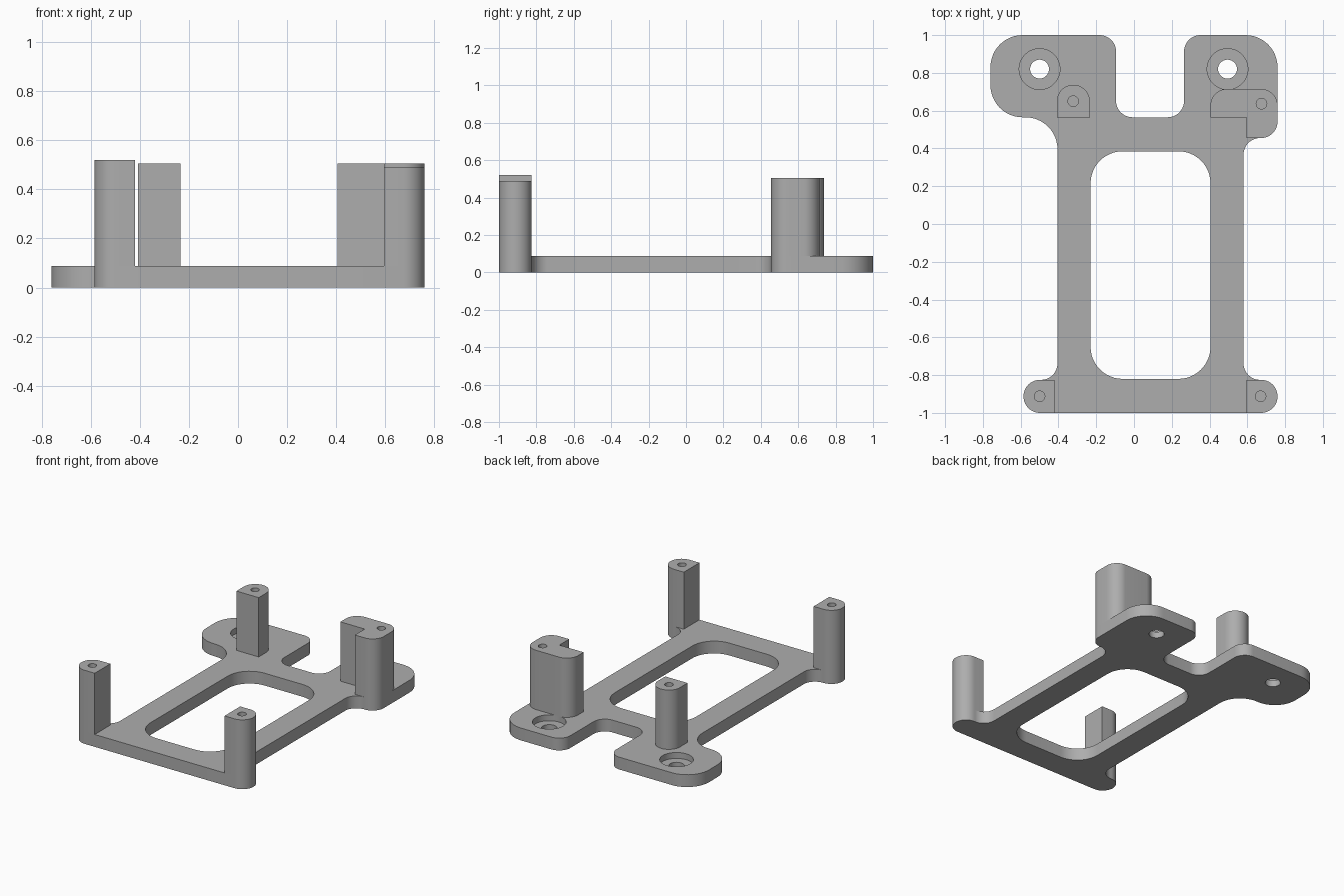
import bpy, bmesh, math
from mathutils import Vector

cube = bpy.data.objects.get("Cube")
if cube:
    bpy.data.objects.remove(cube, do_unlink=True)

THICK = 0.087   # base plate thickness
R = 0.087       # small corner radius
BIG = 0.17      # large corner radius

grey = bpy.data.materials.new("plain grey")
grey.use_nodes = True
grey.diffuse_color = (0.42, 0.42, 0.42, 1)
grey.node_tree.nodes["Principled BSDF"].inputs["Base Color"].default_value = (0.42, 0.42, 0.42, 1)


def rounded(corners, steps=12):
    """Turn (x, y, radius) corners into an outline with filleted corners."""
    outline = []
    n = len(corners)
    for i, (x, y, r) in enumerate(corners):
        p = Vector((x, y))
        if r == 0:
            outline.append(p)
            continue
        a = (Vector(corners[i - 1][:2]) - p).normalized()
        b = (Vector(corners[(i + 1) % n][:2]) - p).normalized()
        centre = p + (a + b) * r
        for k in range(steps + 1):
            t = k / steps * math.pi / 2
            outline.append(centre - b * r * math.cos(t) - a * r * math.sin(t))
    return outline


def circle(x, y, r, n=32):
    return [Vector((x + r * math.cos(k * math.tau / n), y + r * math.sin(k * math.tau / n)))
            for k in range(n)]


def prism(name, outline, z0, z1):
    bm = bmesh.new()
    face = bm.faces.new([bm.verts.new((p.x, p.y, z0)) for p in outline])
    top = bmesh.ops.extrude_face_region(bm, geom=[face])["geom"]
    bmesh.ops.translate(bm, vec=(0, 0, z1 - z0),
                        verts=[v for v in top if isinstance(v, bmesh.types.BMVert)])
    bmesh.ops.remove_doubles(bm, verts=bm.verts, dist=0.0005)
    bmesh.ops.recalc_face_normals(bm, faces=bm.faces)
    mesh = bpy.data.meshes.new(name)
    bm.to_mesh(mesh)
    bm.free()
    mesh.materials.append(grey)
    obj = bpy.data.objects.new(name, mesh)
    bpy.context.collection.objects.link(obj)
    return obj


def cut(obj, outline, z0, z1):
    cutter = prism("cutter", outline, z0, z1)
    cutter.hide_render = True
    mod = obj.modifiers.new("cut", "BOOLEAN")
    mod.operation, mod.solver, mod.object = "DIFFERENCE", "EXACT", cutter
    select(obj)
    bpy.ops.object.modifier_apply(modifier=mod.name)
    bpy.data.objects.remove(cutter, do_unlink=True)


def select(obj):
    bpy.ops.object.select_all(action="DESELECT")
    obj.select_set(True)
    bpy.context.view_layer.objects.active = obj


def finish(obj):
    select(obj)
    bpy.ops.object.shade_smooth_by_angle(angle=math.radians(30))


# Base plate: feet in front, two rails, two mounting ears behind
plate = prism("base_plate", rounded([
    (-0.585, -1, R), (0.76, -1, R), (0.76, -0.825, R), (0.58, -0.825, R),
    (0.58, 0.455, R), (0.76, 0.455, R), (0.76, 1, BIG), (0.265, 1, R),
    (0.265, 0.565, R), (-0.095, 0.565, R), (-0.095, 1, R), (-0.76, 1, BIG),
    (-0.76, 0.565, BIG), (-0.405, 0.565, BIG), (-0.405, -0.825, R), (-0.585, -0.825, R),
]), 0, THICK)

# Large window between the rails
cut(plate, rounded([(-0.23, -0.82, BIG), (0.405, -0.82, BIG),
                    (0.405, 0.385, BIG), (-0.23, 0.385, BIG)]), -0.1, 0.2)

# Counterbored mounting holes in the ears
for x in (-0.5, 0.495):
    cut(plate, circle(x, 0.82, 0.108, 48), 0.045, 0.2)
    cut(plate, circle(x, 0.82, 0.05), -0.1, 0.2)
finish(plate)

# Posts: name, corners, top height, screw hole centre
posts = [
    ("front_right_post", [(-0.585, -1, R), (-0.42, -1, 0), (-0.42, -0.825, 0),
                          (-0.585, -0.825, R)], 0.52, (-0.5, -0.912)),
    ("front_left_post", [(0.595, -1, 0), (0.76, -1, R), (0.76, -0.825, R),
                         (0.595, -0.825, 0)], 0.49, (0.67, -0.912)),
    ("rear_right_post", [(-0.408, 0.565, 0), (-0.234, 0.565, 0), (-0.234, 0.737, R),
                         (-0.408, 0.737, R)], 0.506, (-0.322, 0.65)),
    ("rear_left_post", [(0.405, 0.565, 0), (0.595, 0.565, 0), (0.595, 0.455, 0),
                        (0.76, 0.455, R), (0.76, 0.715, R), (0.405, 0.715, R)],
     0.506, (0.675, 0.637)),
]
for name, corners, height, (hx, hy) in posts:
    post = prism(name, rounded(corners), THICK, height)
    cut(post, circle(hx, hy, 0.028, 24), height - 0.25, height + 0.1)
    finish(post)
